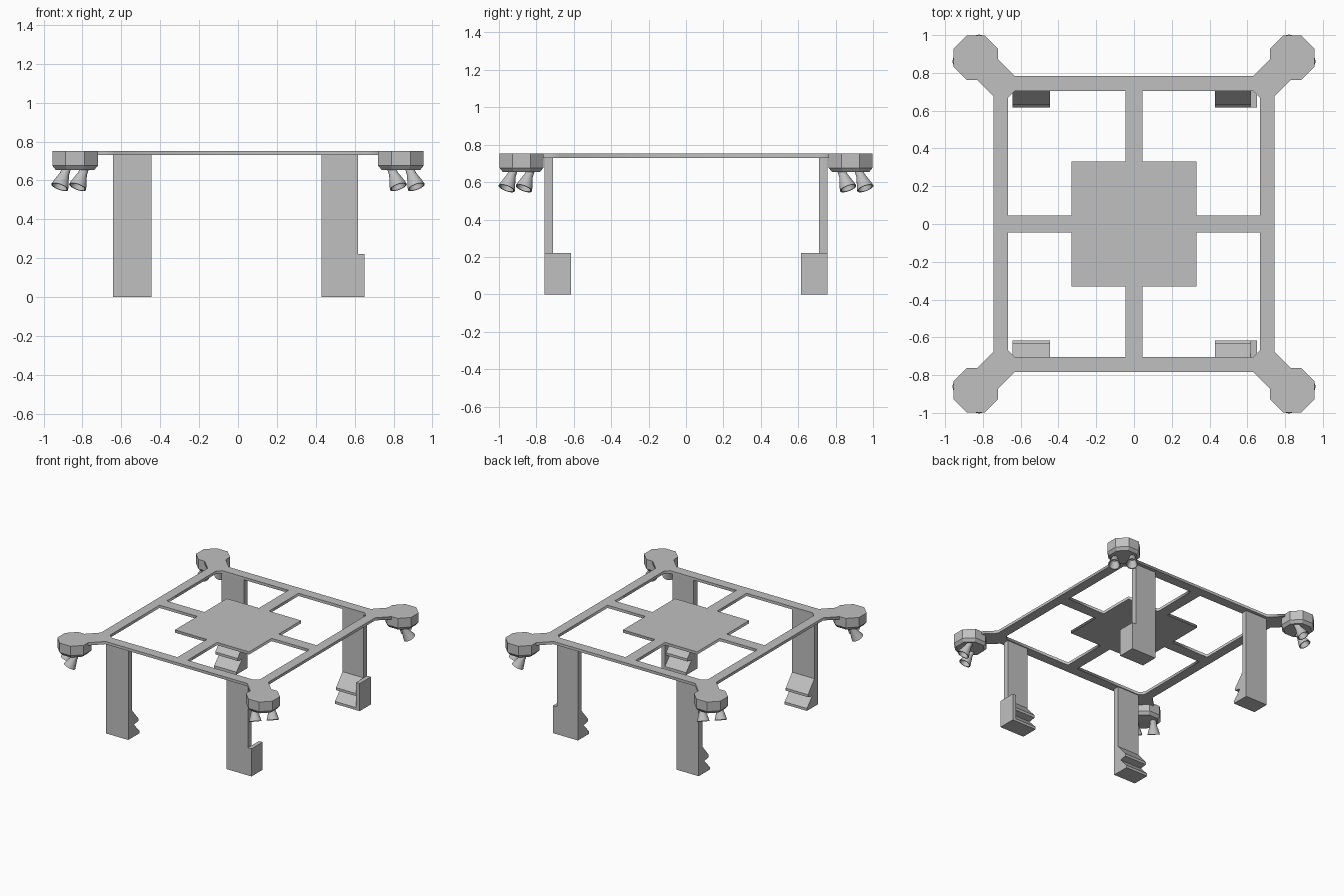
import bpy, bmesh, math
from mathutils import Matrix, Vector

default = bpy.data.objects.get("Cube")
if default:
    bpy.data.objects.remove(default, do_unlink=True)

grey = bpy.data.materials.new("light_grey")
grey.use_nodes = True
COLOUR = (0.53, 0.53, 0.53, 1)
grey.diffuse_color = COLOUR
grey.node_tree.nodes["Principled BSDF"].inputs["Base Color"].default_value = COLOUR

TOP = 0.752        # upper face of the frame
UNDER = 0.73       # lower face of the frame
SIDES = [(sx, sy) for sx in (1, -1) for sy in (1, -1)]


def add_object(name, data):
    obj = bpy.data.objects.new(name, data)
    bpy.context.collection.objects.link(obj)
    data.materials.append(grey)
    return obj


def finish(name, bm):
    bmesh.ops.recalc_face_normals(bm, faces=bm.faces)
    mesh = bpy.data.meshes.new(name)
    bm.to_mesh(mesh)
    bm.free()
    return add_object(name, mesh)


def prism(name, profile, x0, x1):
    """Extrude a (y, z) profile along x."""
    bm = bmesh.new()
    face = bm.faces.new([bm.verts.new((x0, y, z)) for y, z in profile])
    new = bmesh.ops.extrude_face_region(bm, geom=[face])["geom"]
    verts = [v for v in new if isinstance(v, bmesh.types.BMVert)]
    bmesh.ops.translate(bm, verts=verts, vec=(x1 - x0, 0, 0))
    return finish(name, bm)


def lathe(name, profile, steps, turn=0.0):
    """Spin an (r, z) profile around z."""
    bm = bmesh.new()
    verts = [bm.verts.new((r, 0, z)) for r, z in profile]
    edges = [bm.edges.new(pair) for pair in zip(verts, verts[1:])]
    bmesh.ops.spin(bm, geom=verts + edges, cent=(0, 0, 0), axis=(0, 0, 1),
                   angle=math.tau, steps=steps)
    bmesh.ops.remove_doubles(bm, verts=bm.verts, dist=0.0001)
    bmesh.ops.rotate(bm, verts=bm.verts, cent=(0, 0, 0),
                     matrix=Matrix.Rotation(turn, 3, 'Z'))
    return finish(name, bm)


# Frame: outer outline with four windows around the cross and centre plate
corner = [(0.744, 0.677), (0.83, 0.763), (0.79, 0.763),
          (0.721, 0.832), (0.721, 0.874), (0.63, 0.783)]
window = [(0.045, 0.33), (0.33, 0.33), (0.33, 0.045), (0.666, 0.045),
          (0.666, 0.67), (0.632, 0.704), (0.045, 0.704)]


def mirrored(points, sx, sy):
    out = [(x * sx, y * sy) for x, y in points]
    return out if sx * sy > 0 else out[::-1]


outline = []
for sx, sy in ((1, 1), (-1, 1), (-1, -1), (1, -1)):
    outline += mirrored(corner, sx, sy)

curve = bpy.data.curves.new("frame", 'CURVE')
curve.dimensions = '2D'
curve.fill_mode = 'BOTH'
curve.extrude = (TOP - UNDER) / 2
for points in [outline] + [mirrored(window, sx, sy) for sx, sy in SIDES]:
    spline = curve.splines.new('POLY')
    spline.points.add(len(points) - 1)
    for p, (x, y) in zip(spline.points, points):
        p.co = (x, y, 0, 1)
    spline.use_cyclic_u = True
frame = add_object("frame", curve)
frame.location.z = (TOP + UNDER) / 2
bpy.ops.object.select_all(action='DESELECT')
frame.select_set(True)
bpy.context.view_layer.objects.active = frame
bpy.ops.object.convert(target='MESH')
frame.select_set(False)

# Legs: a thin upright with two hooked teeth on the inner side
leg_profile = [(0.757, 0), (0.757, UNDER), (0.712, UNDER), (0.712, 0.222),
               (0.63, 0.125), (0.63, 0.105), (0.685, 0.095),
               (0.616, 0.02), (0.616, 0)]
plate_profile = [(0.757, 0), (0.757, 0.222), (0.616, 0.222), (0.616, 0)]
for sy, end in ((-1, "front"), (1, "back")):
    leg = [(y * sy, z) for y, z in leg_profile]
    plate = [(y * sy, z) for y, z in plate_profile]
    prism(end + "_right_leg", leg, -0.643, -0.445)
    prism(end + "_left_leg", leg, 0.43, 0.618)
    prism(end + "_left_leg_stop", plate, 0.618, 0.65)

# Corner pods with a pair of outward tilted nozzles below each
R = 0.117 / math.cos(math.pi / 8)
pod_profile = [(0, TOP), (R, TOP), (R, 0.676), (R - 0.02, 0.653), (0, 0.653)]
nozzle_profile = [(0, -0.01), (0.022, -0.01), (0.024, 0.025), (0.042, 0.083),
                  (0.046, 0.1), (0.039, 0.1), (0.035, 0.083),
                  (0.016, 0.03), (0, 0.03)]
nozzles = []
for sx, sy in SIDES:
    place = ("back" if sy > 0 else "front") + ("_left" if sx > 0 else "_right")
    pod = lathe(place + "_pod", pod_profile, 8, math.pi / 8)
    pod.location = (sx * 0.838, sy * 0.88, 0)
    tilt = Vector((sx * 0.033, sy * 0.033, -0.088))
    for k, label in ((1, "_side_nozzle"), (-1, "_end_nozzle")):
        nozzle = lathe(place + label, nozzle_profile, 24)
        nozzle.location = (sx * (0.838 + k * 0.046), sy * (0.88 - k * 0.046), 0.655)
        nozzle.rotation_euler = tilt.to_track_quat('Z', 'Y').to_euler()
        nozzles.append(nozzle)

for nozzle in nozzles:
    nozzle.select_set(True)
bpy.context.view_layer.objects.active = nozzles[0]
bpy.ops.object.shade_smooth_by_angle(angle=math.radians(35))
bpy.ops.object.select_all(action='DESELECT')
